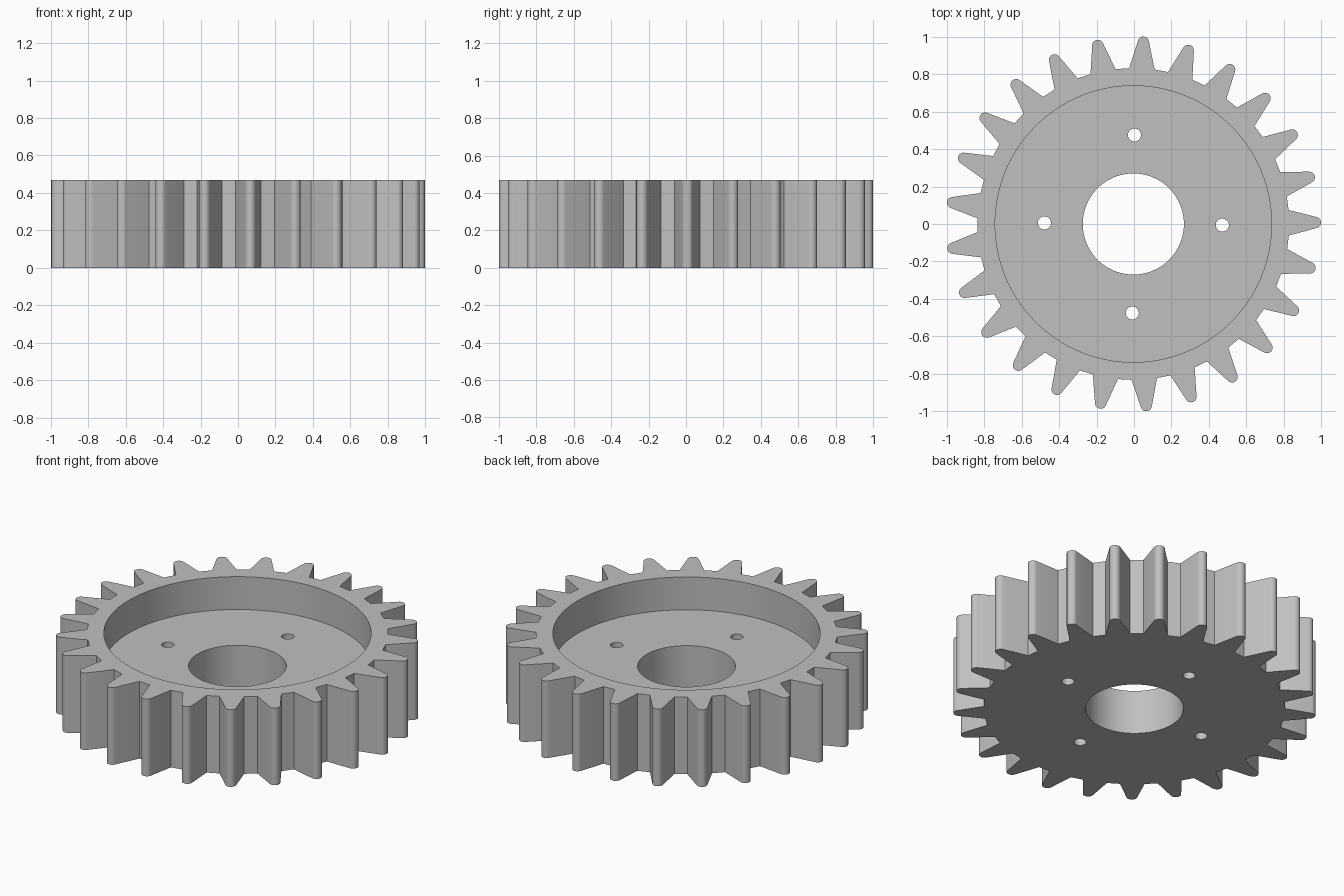
import bpy, bmesh
from math import sin, cos, pi, radians
from mathutils import Vector, Matrix

TEETH = 25
HEIGHT = 0.47
FLOOR = 0.27                      # top of the web inside the recess
ROOT_R, ROOT_HALF = 0.832, radians(4.7)
TIP_R, TIP_CENTRE = 0.03, 0.972
FLANK = radians(14.6)             # flank slope against the tooth axis
PHASE = radians(0.45)
CENTRE = Vector((-0.0035, 0, 0))

old = bpy.data.objects.get("Cube")
if old:
    bpy.data.objects.remove(old, do_unlink=True)

grey = bpy.data.materials.new("plain grey")
grey.use_nodes = True
grey.diffuse_color = (0.53, 0.53, 0.53, 1)
grey.node_tree.nodes["Principled BSDF"].inputs["Base Color"].default_value = grey.diffuse_color


def prism(name, outline, z0, z1):
    """Extrude a closed flat outline from z0 to z1."""
    bm = bmesh.new()
    face = bm.faces.new([bm.verts.new((p.x, p.y, z0)) for p in outline])
    top = bmesh.ops.extrude_face_region(bm, geom=[face])["geom"]
    bmesh.ops.translate(bm, vec=(0, 0, z1 - z0),
                        verts=[v for v in top if isinstance(v, bmesh.types.BMVert)])
    bmesh.ops.recalc_face_normals(bm, faces=bm.faces)
    mesh = bpy.data.meshes.new(name)
    bm.to_mesh(mesh)
    bm.free()
    mesh.materials.append(grey)
    obj = bpy.data.objects.new(name, mesh)
    bpy.context.collection.objects.link(obj)
    return obj


def circle(r, n, centre=CENTRE):
    return [centre + Vector((r * cos(2 * pi * i / n), r * sin(2 * pi * i / n), 0))
            for i in range(n)]


# One tooth along +x: root corner, rounded tip, root corner
tooth = [Vector((ROOT_R * cos(ROOT_HALF), -ROOT_R * sin(ROOT_HALF), 0))]
ARC = 10
for i in range(ARC + 1):
    a = (pi / 2 - FLANK) * (2 * i / ARC - 1)
    tooth.append(Vector((TIP_CENTRE + TIP_R * cos(a), TIP_R * sin(a), 0)))
tooth.append(Vector((tooth[0].x, -tooth[0].y, 0)))

# Toothed body
outline = []
for k in range(TEETH):
    turn = Matrix.Rotation(PHASE + 2 * pi * k / TEETH, 3, 'Z')
    outline += [CENTRE + turn @ p for p in tooth]
gear = prism("gear", outline, 0, HEIGHT)

# Recess, bore and four bolt holes
cutters = [prism("recess_cutter", circle(0.738, 128), FLOOR, HEIGHT + 0.1),
           prism("bore_cutter", circle(0.27, 96), -0.1, HEIGHT)]
for k in range(4):
    a = radians(-0.7) + k * pi / 2
    spot = CENTRE + 0.475 * Vector((cos(a), sin(a), 0))
    cutters.append(prism("bolt_hole_cutter", circle(0.035, 32, spot), -0.1, HEIGHT))

bpy.ops.object.select_all(action='DESELECT')
gear.select_set(True)
bpy.context.view_layer.objects.active = gear
for cutter in cutters:
    cutter.hide_render = True
    mod = gear.modifiers.new("cut", 'BOOLEAN')
    mod.operation, mod.solver, mod.object = 'DIFFERENCE', 'EXACT', cutter
    bpy.ops.object.modifier_apply(modifier=mod.name)
    bpy.data.objects.remove(cutter, do_unlink=True)

bpy.ops.object.shade_smooth_by_angle(angle=radians(30))
